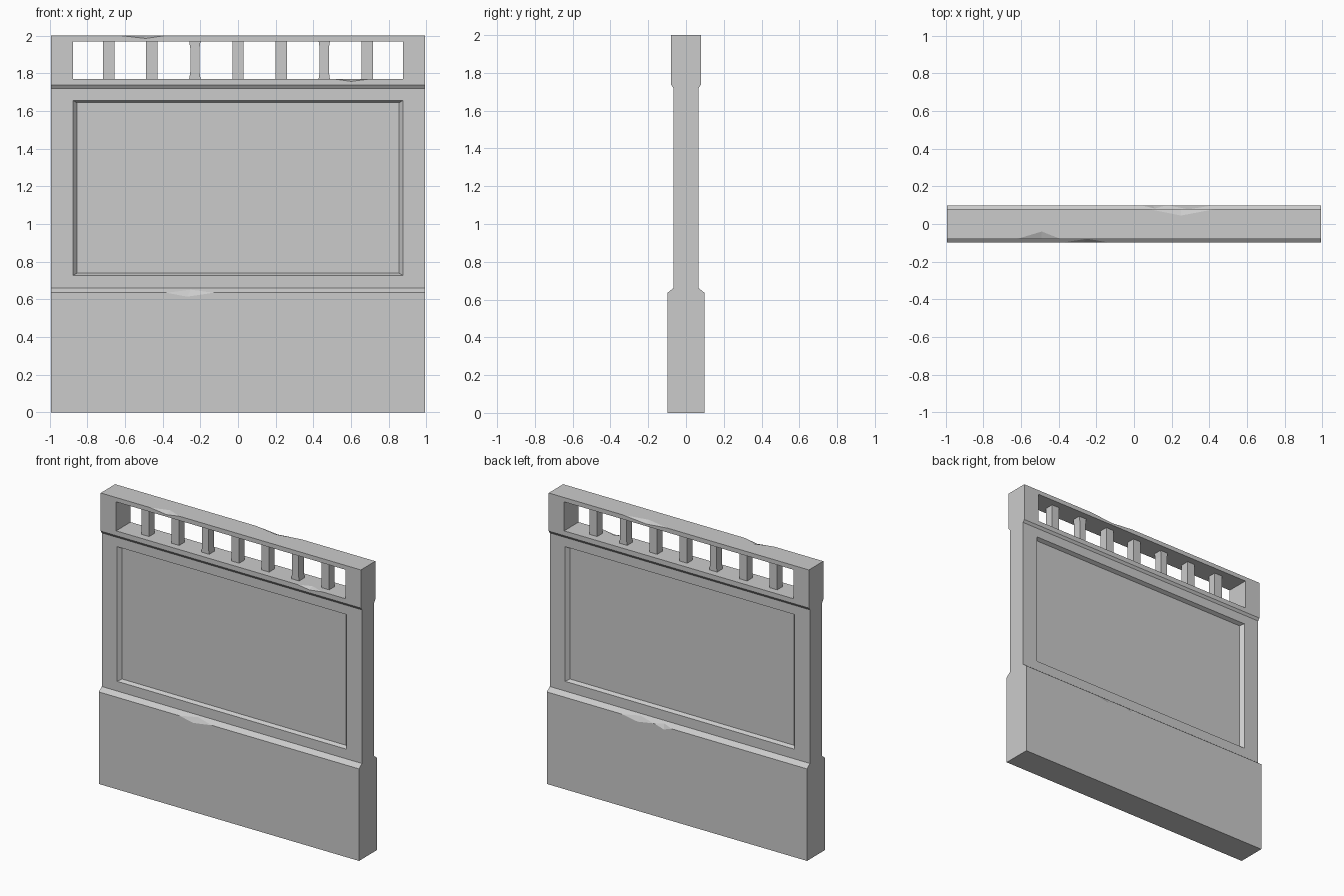
import bpy, bmesh

if "Cube" in bpy.data.objects:
    bpy.data.objects.remove(bpy.data.objects["Cube"])

W = 0.993                      # half width of the wall
BASE, MID, TOP = 0.099, 0.067, 0.079   # half depths


def finish(name, bm):
    bmesh.ops.recalc_face_normals(bm, faces=bm.faces)
    me = bpy.data.meshes.new(name)
    bm.to_mesh(me)
    bm.free()
    ob = bpy.data.objects.new(name, me)
    bpy.context.collection.objects.link(ob)
    return ob


def prism(name, outline, offset):
    """Closed outline of 3D points swept along an offset vector."""
    bm = bmesh.new()
    face = bm.faces.new([bm.verts.new(p) for p in outline])
    ext = bmesh.ops.extrude_face_region(bm, geom=[face])
    bmesh.ops.translate(bm, vec=offset,
                        verts=[v for v in ext["geom"] if isinstance(v, bmesh.types.BMVert)])
    return finish(name, bm)


def hull(name, points):
    bm = bmesh.new()
    for p in points:
        bm.verts.new(p)
    bmesh.ops.convex_hull(bm, input=bm.verts)
    bmesh.ops.dissolve_limit(bm, angle_limit=0.001, verts=bm.verts, edges=bm.edges)
    return finish(name, bm)


def cut(target, cutter):
    cutter.hide_render = True
    mod = target.modifiers.new("cut", "BOOLEAN")
    mod.operation, mod.solver, mod.object = "DIFFERENCE", "EXACT", cutter
    bpy.context.view_layer.objects.active = target
    bpy.ops.object.modifier_apply(modifier=mod.name)
    bpy.data.objects.remove(cutter)


def rect(hx, y, z0, z1):
    return [(-hx, y, z0), (hx, y, z0), (hx, y, z1), (-hx, y, z1)]


# Wall body: plinth, thinner middle and top rail in one profile
half = [(BASE, 0), (BASE, 0.635), (MID, 0.66), (MID, 1.72), (TOP, 1.737), (TOP, 2.0)]
profile = half + [(-y, z) for y, z in reversed(half)]
wall = prism("wall_body", [(-W, y, z) for y, z in profile], (2 * W, 0, 0))

# Opening for the balusters
cut(wall, prism("opening_cutter", rect(0.875, -0.3, 1.77, 1.97), (0, 0.6, 0)))

# Recessed panel with sloped edges on both faces
for s in (-1, 1):
    outer = rect(0.899, s * (MID + 0.025), 0.715, 1.668)
    inner = rect(0.855, s * (MID - 0.025), 0.739, 1.644)
    cut(wall, hull("panel_cutter", outer + inner))

# Chips knocked out of edges: x start, x end, edge point, two deep points, outside point
chips = [
    (-0.62, -0.39, (-TOP, 2.0), (-0.49, -0.04, 2.0), (-0.49, -TOP, 1.985), (-0.12, 2.03)),
    (0.08, 0.43, (TOP, 2.0), (0.25, 0.045, 2.0), (0.25, TOP, 1.985), (0.12, 2.03)),
    (-0.38, -0.13, (-BASE, 0.635), (-0.25, -0.078, 0.6514), (-0.27, -BASE, 0.614), (-0.13, 0.65)),
    (0.18, 0.42, (BASE, 0.635), (0.29, 0.078, 0.6514), (0.30, BASE, 0.615), (0.13, 0.65)),
    (0.04, 0.17, (BASE, 0.635), (0.11, 0.082, 0.6483), (0.10, BASE, 0.615), (0.13, 0.65)),
    (0.51, 0.70, (-TOP, 1.77), (0.60, -0.045, 1.77), (0.60, -TOP, 1.757), (-0.10, 1.79)),
]
for x0, x1, edge, p, q, out in chips:
    xm = (x0 + x1) / 2
    cut(wall, hull("chip_cutter", [(x0, *edge), (x1, *edge), p, q, (xm, *out)]))

# Balusters; two of them are worn thinner in the middle
B = 0.03
for i in range(-3, 4):
    m = 0.024 if i in (-1, 2) else B
    side = [(B, 1.77), (m, 1.81), (m, 1.93), (B, 1.97)] if m < B else [(B, 1.77), (B, 1.97)]
    outline = side + [(-x, z) for x, z in reversed(side)]
    prism("baluster", [(x + i * 0.229, -B, z) for x, z in outline], (0, 2 * B, 0))
